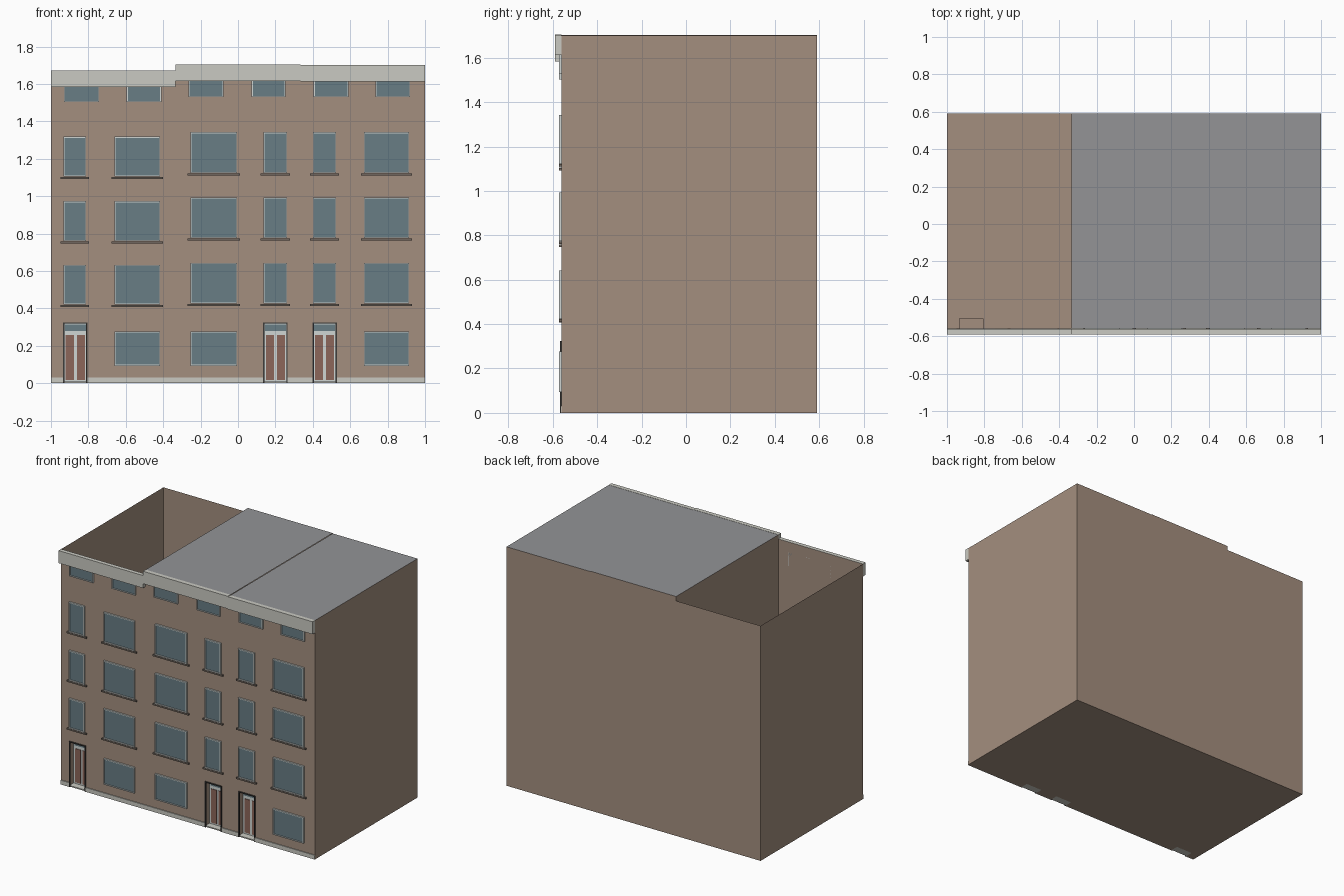
import bpy, bmesh

if "Cube" in bpy.data.objects:
    bpy.data.objects.remove(bpy.data.objects["Cube"])


def material(name, r, g, b):
    lin = lambda c: ((c / 255 + 0.055) / 1.055) ** 2.4
    m = bpy.data.materials.new(name)
    m.diffuse_color = (lin(r), lin(g), lin(b), 1)
    m.use_nodes = True
    m.node_tree.nodes["Principled BSDF"].inputs["Base Color"].default_value = m.diffuse_color
    return m


BRICK = material("brown brick", 164, 143, 127)
ROOF = material("roof grey", 147, 148, 150)
STONE = material("pale stone", 202, 202, 194)
TRIM = material("white trim", 208, 214, 212)
GLASS = material("blue grey glass", 104, 125, 133)
DOOR = material("red brown door", 140, 102, 90)
DARK = material("dark frame", 62, 60, 58)
SILL = material("sill brown", 112, 102, 94)

FRONT, BACK = -0.56, 0.59
SECTIONS = [(-1, -0.335, 1.672), (-0.335, 0.333, 1.703), (0.333, 1, 1.70)]
DOORS = [(-0.935, -0.805), (0.135, 0.265), (0.398, 0.528)]
DOOR_TOP, DOOR_BACK = 0.325, -0.505


def polygons(name, mat, faces):
    """One object made of flat polygons."""
    bm = bmesh.new()
    for f in faces:
        bm.faces.new([bm.verts.new(p) for p in f])
    bmesh.ops.remove_doubles(bm, verts=bm.verts, dist=1e-5)
    me = bpy.data.meshes.new(name)
    bm.to_mesh(me)
    bm.free()
    me.materials.append(mat)
    ob = bpy.data.objects.new(name, me)
    bpy.context.collection.objects.link(ob)
    return ob


def boxes(name, mat, spans):
    """One object made of boxes given as x0, x1, y0, y1, z0, z1."""
    faces = []
    for x0, x1, y0, y1, z0, z1 in spans:
        a, b, c, d = (x0, y0), (x1, y0), (x1, y1), (x0, y1)
        lo = [(*p, z0) for p in (a, b, c, d)]
        hi = [(*p, z1) for p in (a, b, c, d)]
        faces += [lo[::-1], hi]
        faces += [[lo[i], lo[(i + 1) % 4], hi[(i + 1) % 4], hi[i]] for i in range(4)]
    return polygons(name, mat, faces)


def border(x0, x1, z0, z1, w, y0, y1):
    """Four bars around an opening."""
    return [(x0, x0 + w, y0, y1, z0, z1), (x1 - w, x1, y0, y1, z0, z1),
            (x0 + w, x1 - w, y0, y1, z0, z0 + w), (x0 + w, x1 - w, y0, y1, z1 - w, z1)]


# Thin outer walls: the left section is an open shell, the others have roofs
facade, floor = [], []
for x0, x1, top in SECTIONS:
    wall, ground = [(x0, FRONT, 0)], [(x0, FRONT, 0)]
    for a, b in DOORS:
        if x0 < a and b < x1:
            wall += [(a, FRONT, 0), (a, FRONT, DOOR_TOP), (b, FRONT, DOOR_TOP), (b, FRONT, 0)]
            ground += [(a, FRONT, 0), (a, DOOR_BACK, 0), (b, DOOR_BACK, 0), (b, FRONT, 0)]
    facade.append(wall + [(x1, FRONT, 0), (x1, FRONT, top), (x0, FRONT, top)])
    floor.append((ground + [(x1, FRONT, 0), (x1, BACK, 0), (x0, BACK, 0)])[::-1])
polygons("front_wall", BRICK, facade)
polygons("floor", BRICK, floor)
polygons("back_wall", BRICK, [[(x1, BACK, 0), (x0, BACK, 0), (x0, BACK, t), (x1, BACK, t)]
                              for x0, x1, t in SECTIONS])
polygons("side_walls", BRICK, [[(x, BACK, 0), (x, FRONT, 0), (x, FRONT, t), (x, BACK, t)]
                               for x, t in ((-1, 1.672), (-0.335, 1.703))]
         + [[(1, FRONT, 0), (1, BACK, 0), (1, BACK, 1.70), (1, FRONT, 1.70)]])
polygons("roof", ROOF, [[(x0, FRONT, t), (x1, FRONT, t), (x1, BACK, t), (x0, BACK, t)]
                        for x0, x1, t in SECTIONS[1:]])

# Cornice along the street side
boxes("cornice", STONE, [(x0, x1, -0.59, FRONT - 0.0005, t - 0.088, t + 0.001)
                         for x0, x1, t in SECTIONS])

# Plinth strips between the doors
ends = [-1] + [x for d in DOORS for x in d] + [1]
boxes("plinth", STONE, [(ends[i], ends[i + 1], -0.566, FRONT, 0, 0.03)
                        for i in range(0, len(ends), 2)])

# Windows: (x0, x1, z0, z1, has_sill)
windows = []
LEFT_Z = [(1.105, 1.318), (0.76, 0.973), (0.42, 0.632)]
RIGHT_Z = [(1.123, 1.342), (0.775, 0.993), (0.425, 0.642)]
for cols, rows in (([(-0.933, -0.812), (-0.66, -0.417)], LEFT_Z),
                   ([(-0.255, -0.005), (0.137, 0.262), (0.40, 0.525), (0.673, 0.915)], RIGHT_Z)):
    windows += [(*c, *r, True) for c in cols for r in rows]
windows += [(a, b, 0.093, 0.277, False)
            for a, b in ((-0.66, -0.417), (-0.255, -0.005), (0.673, 0.915))]
windows += [(a, b, 1.503, 1.60, False) for a, b in ((-0.93, -0.743), (-0.595, -0.41))]
windows += [(a, b, 1.53, 1.63, False)
            for a, b in ((-0.265, -0.078), (0.073, 0.255), (0.405, 0.592), (0.735, 0.92))]

boxes("window_glass", GLASS, [(a + .004, b - .004, -0.566, FRONT, c + .004, d - .004)
                              for a, b, c, d, s in windows])
boxes("window_frames", TRIM, [bar for a, b, c, d, s in windows
                              for bar in border(a, b, c, d, 0.006, -0.572, FRONT)])
boxes("window_sills", SILL, [(a - 0.016, b + 0.016, -0.572, FRONT, c - 0.013, c - 0.002)
                             for a, b, c, d, s in windows if s])

# Recessed doorways
linings, steps, frames, trims, panels, transoms = [], [], [], [], [], []
for a, b in DOORS:
    y0, y1, t = FRONT, DOOR_BACK, DOOR_TOP
    linings += [[(a, y0, 0), (a, y1, 0), (a, y1, t), (a, y0, t)],
                [(b, y1, 0), (b, y0, 0), (b, y0, t), (b, y1, t)],
                [(a, y0, t), (a, y1, t), (b, y1, t), (b, y0, t)],
                [(a, y1, 0), (b, y1, 0), (b, y1, t), (a, y1, t)]]
    steps.append((a, b, y0, y1, 0, 0.008))
    w = 0.007
    frames += [(a, a + w, -0.567, y0 + .004, 0, t), (b - w, b, -0.567, y0 + .004, 0, t),
               (a + w, b - w, -0.567, y0 + .004, t - w, t)]
    mid = (a + b) / 2
    trims.append((a, b, y1 - 0.008, y1 - 0.001, 0.008, t - 0.002))
    panels += [(a + 0.014, mid - 0.008, y1 - 0.012, y1 - 0.008, 0.018, 0.258),
               (mid + 0.008, b - 0.014, y1 - 0.012, y1 - 0.008, 0.018, 0.258)]
    transoms.append((a + 0.009, b - 0.009, y1 - 0.012, y1 - 0.008, 0.28, 0.315))
polygons("doorway_linings", BRICK, linings)
boxes("door_steps", STONE, steps)
boxes("door_frames", DARK, frames)
boxes("door_surrounds", TRIM, trims)
boxes("door_panels", DOOR, panels)
boxes("door_transoms", GLASS, transoms)
